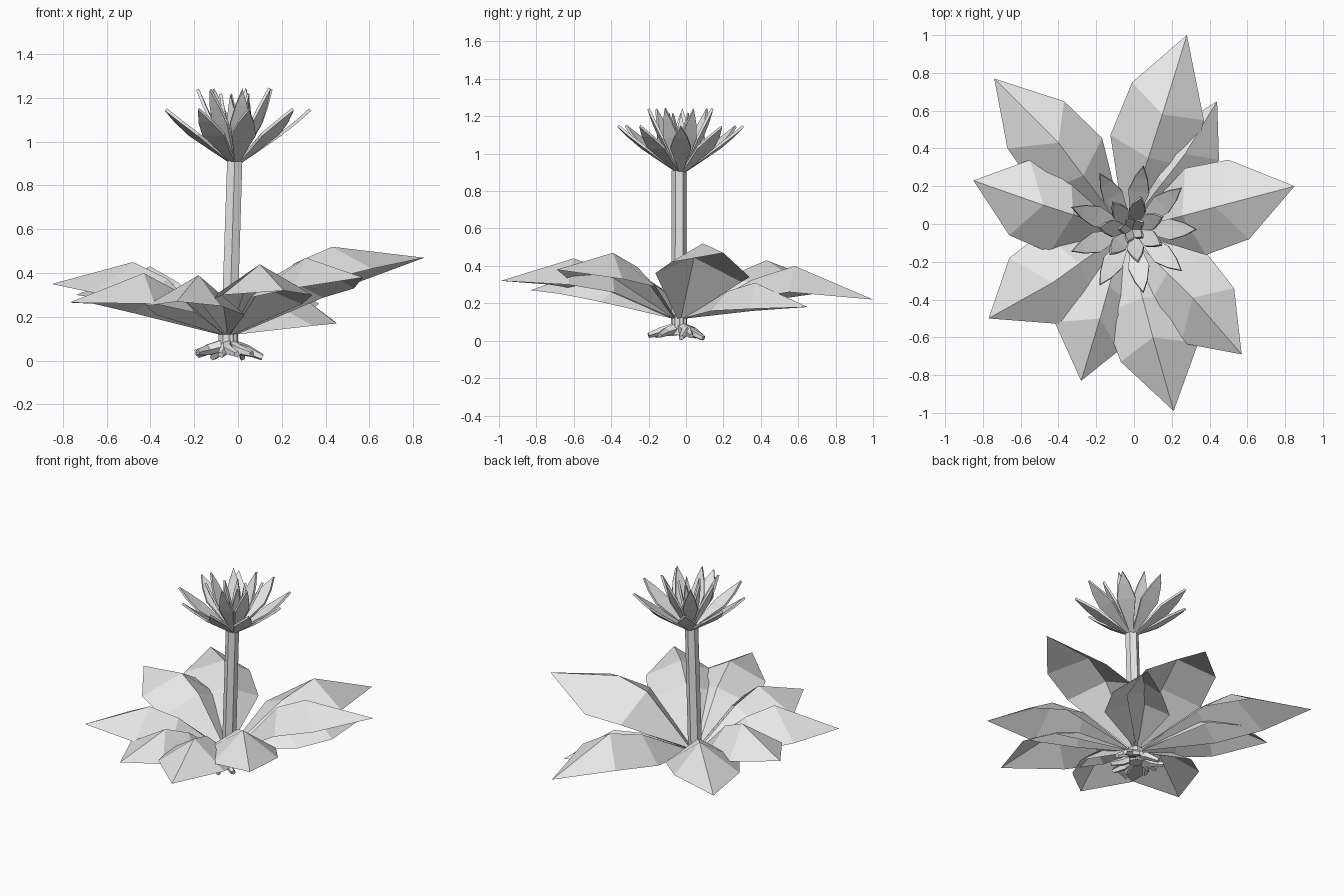
import bpy, math, random
from mathutils import Vector

random.seed(4)
if "Cube" in bpy.data.objects:
    bpy.data.objects.remove(bpy.data.objects["Cube"])

grey = bpy.data.materials.new("pale grey")
grey.diffuse_color = (0.8, 0.8, 0.8, 1)
grey.use_nodes = True
grey.node_tree.nodes["Principled BSDF"].inputs["Base Color"].default_value = (0.8, 0.8, 0.8, 1)


def add_mesh(name, verts, faces):
    mesh = bpy.data.meshes.new(name)
    mesh.from_pydata([tuple(v) for v in verts], [], faces)
    mesh.materials.append(grey)
    obj = bpy.data.objects.new(name, mesh)
    bpy.context.collection.objects.link(obj)
    return obj


def tube(name, path, radii, sides):
    """Flat-sided tube through the path points, closed at both ends."""
    verts, faces = [], []
    path = [Vector(p) for p in path]
    turn = (path[-1] - path[0]).to_track_quat("Z", "Y")
    for point, radius in zip(path, radii):
        for k in range(sides):
            a = math.tau * k / sides
            verts.append(point + turn @ Vector((radius * math.cos(a), radius * math.sin(a), 0)))
    for ring in range(len(path) - 1):
        for k in range(sides):
            a, b = ring * sides + k, ring * sides + (k + 1) % sides
            faces.append((a, b, b + sides, a + sides))
    faces.append(tuple(reversed(range(sides))))
    faces.append(tuple(range(len(verts) - sides, len(verts))))
    return add_mesh(name, verts, faces)


root_centre = Vector((-0.045, -0.035, 0.1))


def leaf(name, tip, ridge, left, right, roll=0):
    """Folded leaf: narrow stalk, broad shoulders, widest row with a raised ridge, tip."""
    tip, ridge = Vector(tip), Vector(ridge)
    out = Vector((ridge.x, ridge.y, 0)).normalized()
    across = Vector((-out.y, out.x, 0))
    base = root_centre + out * 0.04 + Vector((0, 0, 0.02))
    lift = Vector((0, 0, max(0.01, (ridge.z - 0.36) * 0.4)))
    spine = base.lerp(ridge, 0.6) + lift + Vector((0, 0, 0.02))
    verts = [tip, ridge, spine, base]
    for (x, y), sign in ((left, 1), (right, -1)):
        side = Vector((x, y, ridge.z - 0.14 - roll * sign))
        foot = base + across * 0.02 * sign
        shoulder = foot.lerp(side, 0.59) + across * 0.1 * sign + lift
        verts += [side, shoulder, foot]
    faces = [(0, 1, 4), (1, 2, 5, 4), (2, 3, 6, 5),
             (0, 7, 1), (1, 7, 8, 2), (2, 8, 9, 3)]
    return add_mesh(name, verts, faces)


# Leaves: tip, ridge peak, left corner, right corner (seen from the stem), roll
leaves = {
    "back_leaf": ((0.28, 1.0, 0.22), (0.15, 0.58, 0.40), (-0.01, 0.75), (0.37, 0.55)),
    "low_back_leaf": ((0.44, 0.65, 0.18), (0.27, 0.37, 0.31), (0.2, 0.5), (0.45, 0.34)),
    "left_leaf": ((0.85, 0.20, 0.47), (0.43, 0.09, 0.52), (0.5, 0.34), (0.61, -0.08), 0.04),
    "front_left_leaf": ((0.57, -0.69, 0.38), (0.31, -0.39, 0.47), (0.53, -0.34), (0.25, -0.63)),
    "front_leaf": ((0.21, -0.99, 0.32), (0.1, -0.6, 0.44), (0.34, -0.63), (-0.07, -0.73)),
    "front_right_leaf": ((-0.28, -0.83, 0.27), (-0.18, -0.5, 0.39), (-0.08, -0.67), (-0.42, -0.52)),
    "right_leaf": ((-0.77, -0.5, 0.265), (-0.43, -0.31, 0.40), (-0.38, -0.53), (-0.66, -0.18)),
    "upper_right_leaf": ((-0.85, 0.23, 0.35), (-0.48, 0.1, 0.45), (-0.66, -0.06), (-0.55, 0.34)),
    "back_right_leaf": ((-0.74, 0.77, 0.30), (-0.4, 0.43, 0.43), (-0.67, 0.4), (-0.37, 0.65)),
}
for name, points in leaves.items():
    leaf(name, *points)

# Stem
tube("stem", [(-0.042, -0.037, 0.06), (-0.015, -0.037, 0.91)], [0.042, 0.04], 6)


def petal_ring(name, count, reach, height, width, start):
    """Ring of thin pointed petals that spread from the stem top."""
    # Half outline: distance out, height, share of the full width
    outline = ((0.03, 0, 0.15), (0.32, 0.27, 0.55), (0.6, 0.54, 1), (0.82, 0.78, 0.6))
    verts, faces = [], []
    for k in range(count):
        a = start + math.tau * k / count
        out = Vector((math.cos(a), math.sin(a), 0))
        across = Vector((-out.y, out.x, 0))
        rise = Vector((0, 0, height * random.uniform(0.98, 1.0)))
        foot = Vector((-0.01, -0.028, 0.9))
        n = len(verts)
        for along, up, share in outline:
            middle = foot + out * reach * along + rise * up
            verts += [middle - across * width * share, middle + across * width * share]
        verts.append(foot + out * reach + rise)
        faces += [(n + i, n + i + 1, n + i + 3, n + i + 2) for i in (0, 2, 4)]
        faces.append((n + 6, n + 7, n + 8))
    obj = add_mesh(name, verts, faces)
    solid = obj.modifiers.new("thickness", "SOLIDIFY")
    solid.thickness = 0.014
    solid.offset = 0


# Flower
petal_ring("outer_petals", 9, 0.34, 0.25, 0.056, 0)
petal_ring("middle_petals", 7, 0.175, 0.345, 0.045, 0.4)
petal_ring("inner_petals", 5, 0.07, 0.32, 0.026, 0.6)

# Roots
tube("root_crown", [(-0.045, -0.035, 0.03), (-0.045, -0.035, 0.12)], [0.045, 0.045], 6)
for k in range(10):
    a = math.tau * k / 10 + random.uniform(-0.25, 0.25)
    out = Vector((math.cos(a), math.sin(a), 0))
    length = random.uniform(0.12, 0.17)
    bend = Vector((-out.y, out.x, 0)) * random.uniform(-0.04, 0.04)
    path = [Vector((-0.045, -0.035, 0.075)),
            root_centre + out * length * 0.55 + bend - Vector((0, 0, 0.05)),
            root_centre + out * length - Vector((0, 0, random.uniform(0.06, 0.088)))]
    tube("root", path, [0.03, 0.025, 0.015], 5)
